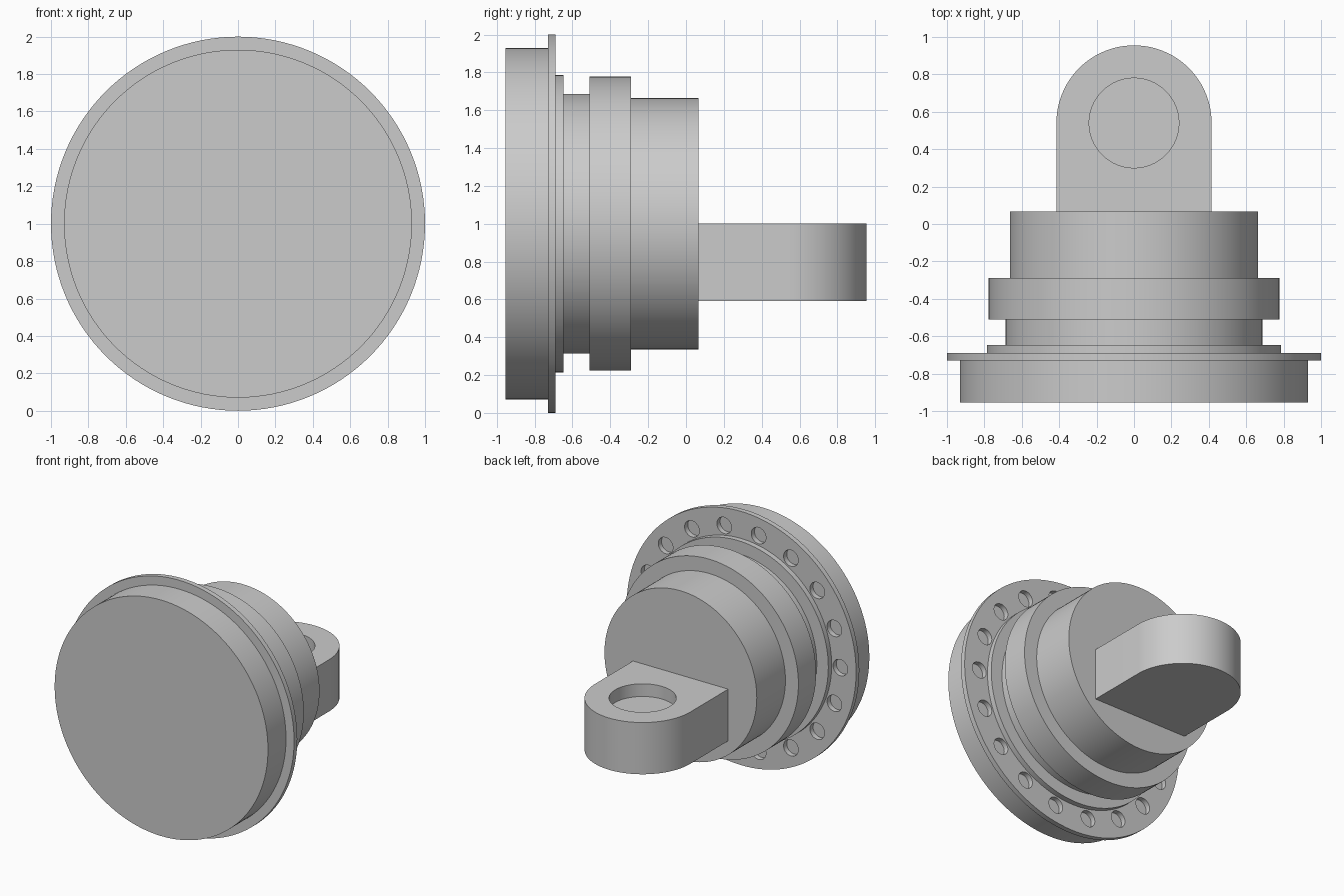
import bpy, bmesh, math
from mathutils import Matrix, Vector

if "Cube" in bpy.data.objects:
    bpy.data.objects.remove(bpy.data.objects["Cube"], do_unlink=True)

grey = bpy.data.materials.new("plain_grey")
grey.use_nodes = True
COLOUR = (0.6, 0.6, 0.6, 1)
grey.diffuse_color = COLOUR
grey.node_tree.nodes["Principled BSDF"].inputs["Base Color"].default_value = COLOUR

AXIS_Z = 1.0


def make_object(name, bm):
    bmesh.ops.recalc_face_normals(bm, faces=bm.faces)
    mesh = bpy.data.meshes.new(name)
    bm.to_mesh(mesh)
    bm.free()
    mesh.materials.append(grey)
    obj = bpy.data.objects.new(name, mesh)
    bpy.context.collection.objects.link(obj)
    return obj


def add_cylinder(bm, radius, depth, matrix, segments):
    bmesh.ops.create_cone(bm, cap_ends=True, segments=segments, radius1=radius,
                          radius2=radius, depth=depth, matrix=matrix)


def cut(obj, cutter):
    cutter.hide_render = True
    cutter.hide_set(True)
    mod = obj.modifiers.new("holes", "BOOLEAN")
    mod.operation = "DIFFERENCE"
    mod.solver = "EXACT"
    mod.object = cutter
    bpy.context.view_layer.objects.active = obj
    bpy.ops.object.modifier_apply(modifier=mod.name)
    bpy.data.objects.remove(cutter, do_unlink=True)


def smooth(obj):
    bpy.ops.object.select_all(action="DESELECT")
    obj.select_set(True)
    bpy.context.view_layer.objects.active = obj
    bpy.ops.object.shade_smooth_by_angle(angle=math.radians(30))


# Stepped round body, turned about the front-to-back axis: (radius, y)
profile = [(0.93, -0.955), (0.93, -0.73), (1.0, -0.73), (1.0, -0.69),
           (0.787, -0.69), (0.787, -0.648), (0.687, -0.648), (0.687, -0.51),
           (0.777, -0.51), (0.777, -0.29), (0.664, -0.29), (0.664, 0.067)]
SEGMENTS = 128
bm = bmesh.new()
rings = []
for radius, y in profile:
    ring = []
    for i in range(SEGMENTS):
        a = math.tau * i / SEGMENTS
        ring.append(bm.verts.new((radius * math.cos(a), y, AXIS_Z + radius * math.sin(a))))
    rings.append(ring)
for lower, upper in zip(rings, rings[1:]):
    for i in range(SEGMENTS):
        j = (i + 1) % SEGMENTS
        bm.faces.new((lower[i], lower[j], upper[j], upper[i]))
bm.faces.new(rings[0])
bm.faces.new(rings[-1])
body = make_object("stepped_body", bm)

# Ring of shallow bolt holes in the back of the flange
HOLES = 18
bm = bmesh.new()
for i in range(HOLES):
    a = math.tau * i / HOLES
    centre = Vector((0.863 * math.cos(a), -0.68, AXIS_Z + 0.863 * math.sin(a)))
    turn = Matrix.Rotation(math.pi / 2, 4, "X")
    add_cylinder(bm, 0.064, 0.1, Matrix.Translation(centre) @ turn, 32)
cut(body, make_object("bolt_hole_cutter", bm))
smooth(body)

# Round-ended lug at the back
HALF, LUG_Y, BOTTOM, TOP = 0.415, 0.54, 0.592, 1.0
bm = bmesh.new()
outline = [(HALF, 0.05)]
for i in range(49):
    a = math.pi * i / 48
    outline.append((HALF * math.cos(a), LUG_Y + HALF * math.sin(a)))
outline.append((-HALF, 0.05))
base = bm.faces.new([bm.verts.new((x, y, BOTTOM)) for x, y in outline])
grown = bmesh.ops.extrude_face_region(bm, geom=[base], use_keep_orig=True)
bmesh.ops.translate(bm, vec=(0, 0, TOP - BOTTOM),
                    verts=[v for v in grown["geom"] if isinstance(v, bmesh.types.BMVert)])
lug = make_object("mounting_lug", bm)

# Blind round recess in the top of the lug
bm = bmesh.new()
add_cylinder(bm, 0.24, 0.2, Matrix.Translation((0, LUG_Y, TOP)), 64)
cut(lug, make_object("lug_recess_cutter", bm))
smooth(lug)
